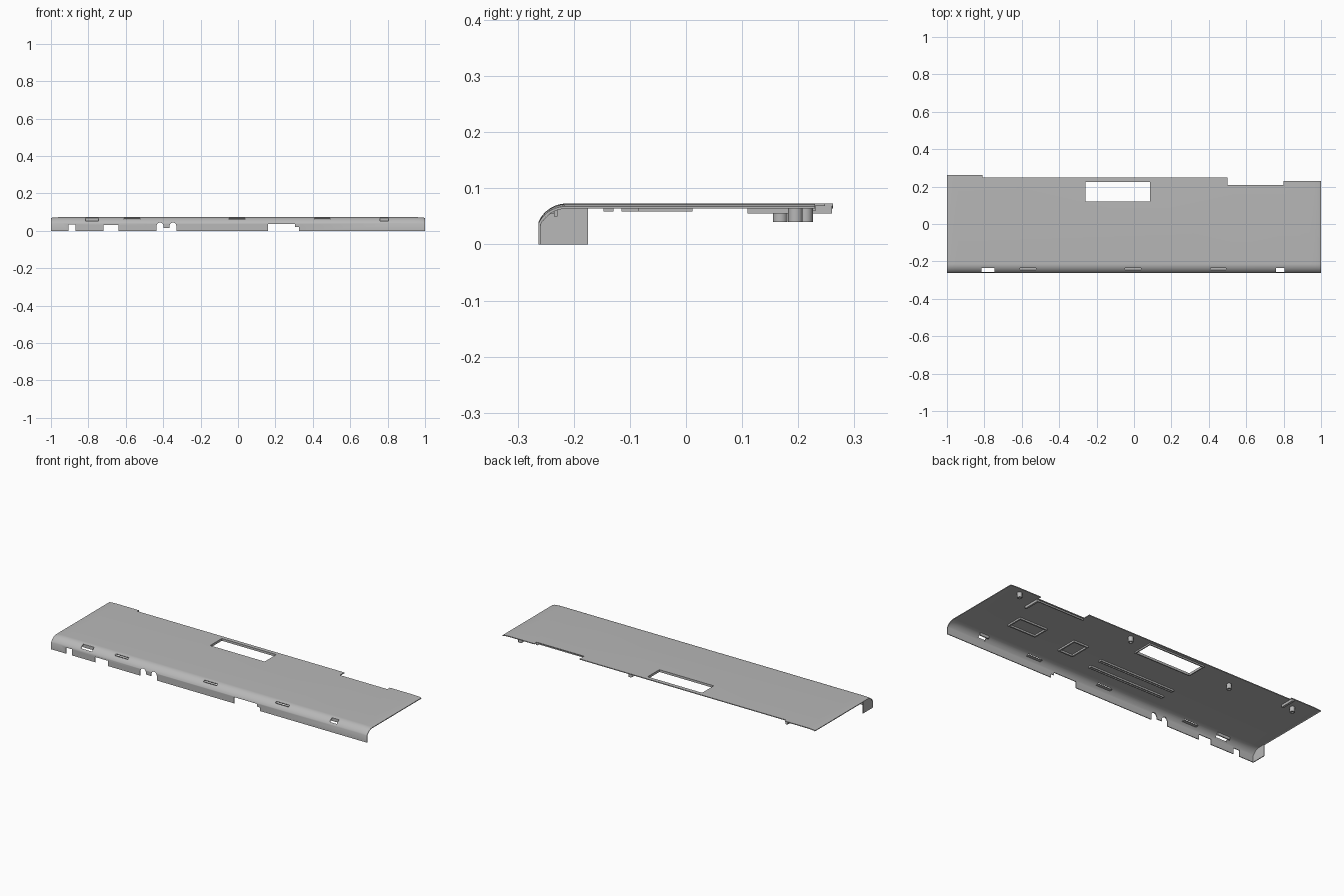
import bpy, bmesh, math
from mathutils import Matrix

cube = bpy.data.objects.get("Cube")
if cube:
    bpy.data.objects.remove(cube, do_unlink=True)

grey = bpy.data.materials.new("plain_grey")
grey.use_nodes = True
colour = (0.48, 0.48, 0.48, 1)
grey.diffuse_color = colour
grey.node_tree.nodes["Principled BSDF"].inputs["Base Color"].default_value = colour

THICK = 0.0045
TOP = 0.073
RADIUS = 0.0544
ARC_Y = -0.213


def finish(bm, name):
    bmesh.ops.recalc_face_normals(bm, faces=bm.faces)
    mesh = bpy.data.meshes.new(name)
    bm.to_mesh(mesh)
    bm.free()
    obj = bpy.data.objects.new(name, mesh)
    bpy.context.collection.objects.link(obj)
    mesh.materials.append(grey)
    return obj


def add_box(bm, x0, x1, y0, y1, z0, z1):
    mat = Matrix.Translation(((x0 + x1) / 2, (y0 + y1) / 2, (z0 + z1) / 2))
    mat = mat @ Matrix.Diagonal((x1 - x0, y1 - y0, z1 - z0, 1))
    bmesh.ops.create_cube(bm, size=1, matrix=mat)


def box(name, *bounds):
    bm = bmesh.new()
    add_box(bm, *bounds)
    return finish(bm, name)


def cylinder(name, centre, radius, depth, axis="Z"):
    bm = bmesh.new()
    mat = Matrix.Translation(centre)
    if axis == "Y":
        mat = mat @ Matrix.Rotation(math.pi / 2, 4, "X")
    bmesh.ops.create_cone(bm, cap_ends=True, segments=20, radius1=radius,
                          radius2=radius, depth=depth, matrix=mat)
    return finish(bm, name)


def frame(name, x0, x1, y0, y1, z0, z1, w):
    bm = bmesh.new()
    add_box(bm, x0, x1, y0, y0 + w, z0, z1)
    add_box(bm, x0, x1, y1 - w, y1, z0, z1)
    add_box(bm, x0, x0 + w, y0 + w, y1 - w, z0, z1)
    add_box(bm, x1 - w, x1, y0 + w, y1 - w, z0, z1)
    return finish(bm, name)


def loft(name, profile, stations, drop):
    # sweep a closed y-z profile along x, sinking it by drop(x)
    bm = bmesh.new()
    rings = [[bm.verts.new((x, y, z - drop(x) * z / TOP)) for y, z in profile]
             for x in stations]
    n = len(profile)
    for a, b in zip(rings, rings[1:]):
        for i in range(n):
            j = (i + 1) % n
            bm.faces.new((a[i], a[j], b[j], b[i]))
    bm.faces.new(rings[0])
    bm.faces.new(rings[-1])
    return finish(bm, name)


def cut(target, cutter):
    mod = target.modifiers.new("cut", "BOOLEAN")
    mod.operation = "DIFFERENCE"
    mod.solver = "EXACT"
    mod.object = cutter
    bpy.context.view_layer.objects.active = target
    bpy.ops.object.modifier_apply(modifier=mod.name)
    bpy.data.objects.remove(cutter, do_unlink=True)


def arc(radius, steps=10):
    sweep = math.asin((0.263 + ARC_Y) / RADIUS)
    return [(ARC_Y - radius * math.sin(sweep * (1 - i / steps)),
             TOP - RADIUS + radius * math.cos(sweep * (1 - i / steps)))
            for i in range(steps + 1)]


# Curved cover with a front skirt, slightly rounded down at both ends
outer = [(-0.263, 0)] + arc(RADIUS) + [(0.262, TOP)]
inner = [(-0.2588, 0)] + arc(RADIUS - THICK) + [(0.262, TOP - THICK)]
side = [1 - 0.06 * (1 - math.cos(math.pi / 2 * i / 6)) for i in range(7)]
stations = [-x for x in side] + side[::-1]


def end_drop(x):
    t = max(0, (abs(x) - 0.94) / 0.06)
    return 0.005 * (1 - math.sqrt(max(0, 1 - t * t)))


cover = loft("cover_shell", outer + inner[::-1], stations, end_drop)

# Stepped rear edge
for x0, x1, y in ((-0.81, 1.1, 0.248), (0.5, 0.8, 0.208), (0.79, 1.1, 0.23)):
    cut(cover, box("cutter", x0, x1, y, 0.3, -0.1, 0.2))

# Rectangular window
cut(cover, box("cutter", -0.26, 0.085, 0.12, 0.225, 0, 0.2))

# Square notches in the skirt
for x0, x1, top in ((-0.906, -0.868, 0.035), (-0.72, -0.64, 0.03),
                    (0.16, 0.305, 0.036), (0.3, 0.325, 0.02),
                    (-0.4, -0.36, 0.016)):
    cut(cover, box("cutter", x0, x1, -0.3, -0.23, -0.1, top))

# Arched cable notches
for x in (-0.417, -0.348):
    cut(cover, box("cutter", x - 0.018, x + 0.018, -0.3, -0.25, -0.1, 0.026))
    cut(cover, cylinder("cutter", (x, -0.27, 0.026), 0.0182, 0.06, "Y"))

# Latch openings with a ledge behind each
for x0, x1 in ((-0.815, -0.745), (0.76, 0.805)):
    cut(cover, box("cutter", x0, x1, -0.256, -0.235, 0.03, 0.1))
    box("latch_ledge", x0 - 0.005, x1 + 0.005, -0.235, -0.229, 0.05, 0.066)

# Narrow front slots with a backing plate
for x in (-0.567, -0.005, 0.45):
    cut(cover, box("cutter", x - 0.042, x + 0.042, -0.246, -0.235, 0.045, 0.1))
    box("slot_backing", x - 0.045, x + 0.045, -0.248, -0.231, 0.054, 0.058)

# End plate on the right
loft("right_end_plate",
     [(-0.259, 0), (-0.175, 0), (-0.175, 0.065), (-0.215, 0.065),
      (-0.238, 0.059), (-0.259, 0.038)],
     [-1, -1 + THICK], lambda x: 0)

# Screw posts with a bored tip
for x, y in ((0.91, 0.195), (0.2, 0.213), (-0.48, 0.168), (-0.87, 0.195)):
    post = cylinder("screw_post", (x, y, 0.0545), 0.013, 0.029)
    cut(post, cylinder("cutter", (x, y, 0.04), 0.006, 0.02))

# Underside frames, rails and window rim
frame("wide_label_frame", 0.575, 0.753, -0.085, 0.012, 0.059, 0.069, 0.008)
frame("narrow_label_frame", 0.305, 0.4, -0.115, 0.01, 0.059, 0.069, 0.008)
for y in (-0.06, -0.138):
    frame("underside_rail", -0.303, 0.173, y - 0.009, y + 0.009,
          0.059, 0.069, 0.005)
frame("window_rim", -0.266, 0.091, 0.114, 0.231, 0.06, 0.0695, 0.006)

# Rear tab ribs
box("rear_tab_rib", -0.825, -0.812, 0.18, 0.26, 0.055, 0.069)
box("rear_edge_lip", 0.5, 0.8, 0.196, 0.202, 0.06, 0.069)
box("corner_rib", 0.795, 0.805, 0.11, 0.205, 0.055, 0.069)

# Smooth curved surfaces, keep the edges sharp
for obj in bpy.context.scene.objects:
    obj.select_set(obj.type == "MESH" and grey.name in obj.data.materials)
bpy.context.view_layer.objects.active = cover
bpy.ops.object.shade_smooth_by_angle(angle=math.radians(30))
